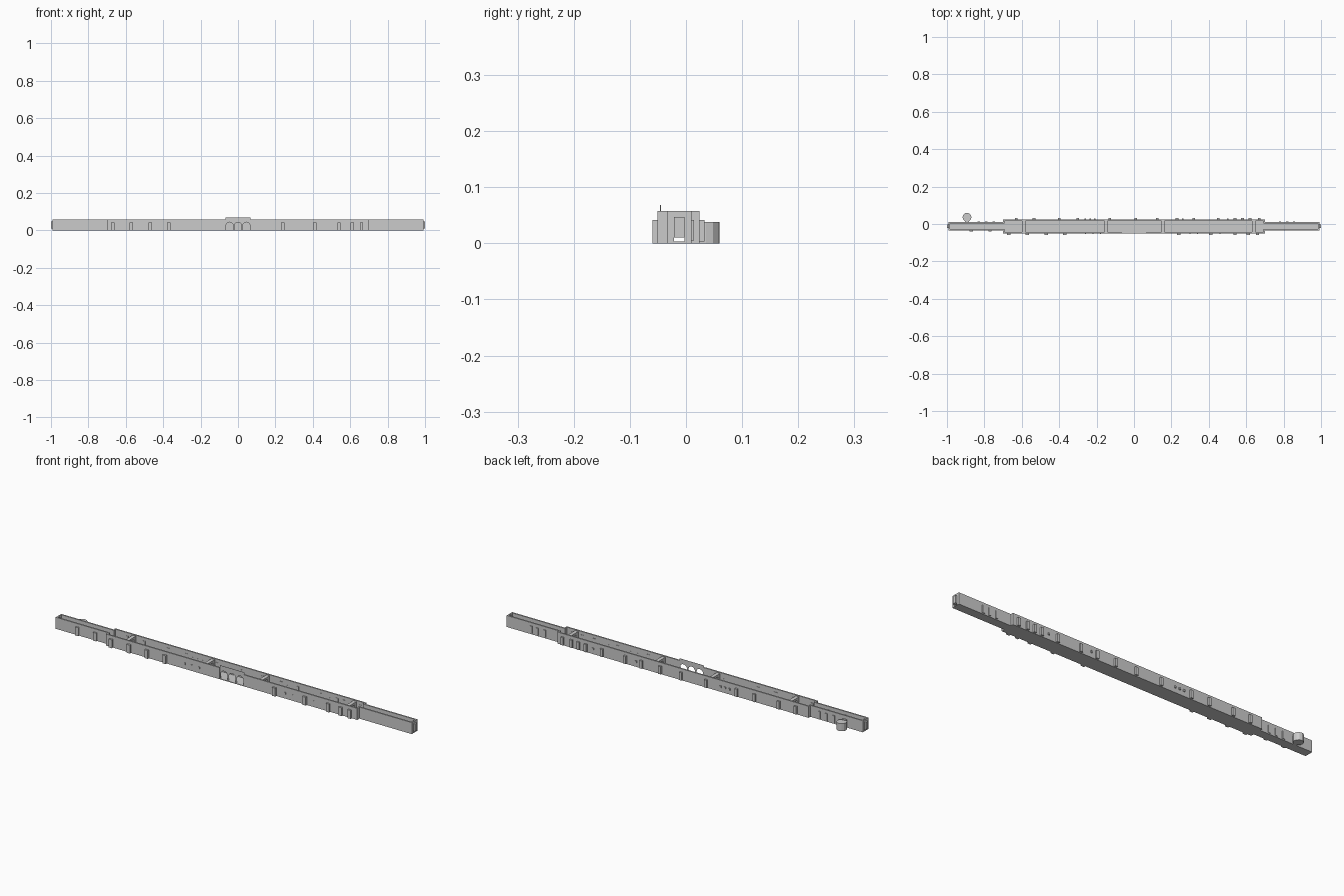
import bpy, bmesh, math

if "Cube" in bpy.data.objects:
    bpy.data.objects.remove(bpy.data.objects["Cube"])

H = 0.058            # wall height
T = 0.007            # wall thickness
MAIN = (-0.051, 0.024)
WING = (-0.034, 0.010)


def boxes(name, items):
    """One object made from boxes given as x0, x1, y0, y1, z0, z1."""
    bm = bmesh.new()
    for x0, x1, y0, y1, z0, z1 in items:
        r = bmesh.ops.create_cube(bm, size=1)
        for v in r["verts"]:
            v.co = ((x0 + x1) / 2 + v.co.x * (x1 - x0),
                    (y0 + y1) / 2 + v.co.y * (y1 - y0),
                    (z0 + z1) / 2 + v.co.z * (z1 - z0))
    return finish(name, bm)


def finish(name, bm):
    bmesh.ops.recalc_face_normals(bm, faces=bm.faces)
    me = bpy.data.meshes.new(name)
    bm.to_mesh(me)
    bm.free()
    ob = bpy.data.objects.new(name, me)
    bpy.context.collection.objects.link(ob)
    return ob


def doorway(x0, x1, y0, y1, cy, half, top, z1=H):
    """Cross wall with an opening: two jambs and a lintel."""
    return [(x0, x1, y0, cy - half, 0, z1), (x0, x1, cy + half, y1, 0, z1),
            (x0, x1, cy - half, cy + half, top, z1)]


# Floors
boxes("main_floor", [(-0.70, 0.70, *MAIN, 0, 0.003)])
boxes("wing_floors", [(-0.992, -0.70, *WING, 0, 0.003), (0.70, 0.992, *WING, 0, 0.003)])

# Long side walls; the front one leaves a gap for the gate
my0, my1 = MAIN
boxes("main_walls", [(-0.70, -0.068, my0, my0 + T, 0, H), (0.068, 0.70, my0, my0 + T, 0, H),
                     (-0.70, 0.70, my1 - T, my1, 0, H)])
wy0, wy1 = WING
cy = (wy0 + wy1) / 2
for s, side in ((-1, "left"), (1, "right")):
    a, b = sorted((s * 0.70, s * 0.992))
    boxes(side + "_wing_walls", [(a, b, wy0, wy0 + T, 0, H), (a, b, wy1 - T, wy1, 0, H)])
    # Step between the wide hall and the narrow wing
    a, b = sorted((s * 0.70, s * 0.693))
    boxes(side + "_hall_end", [(a, b, my0, wy0 + T, 0, H), (a, b, wy1 - T, my1, 0, H)])
    # End wall with a framed door
    a, b = sorted((s * 0.992, s * 0.985))
    boxes(side + "_end_wall", doorway(a, b, wy0, wy1, cy, 0.009, 0.047))
    a, b = sorted((s * 1.0, s * 0.986))
    boxes(side + "_end_door", [(a, b, cy - 0.009, cy + 0.009, 0.010, 0.047)])

# Cross partitions with doorways
for i, x in enumerate((-0.59, -0.15, 0.155, 0.64)):
    boxes(f"partition_{i + 1}",
          doorway(x - 0.009, x + 0.009, my0 + T, my1 - T, -0.0135, 0.014, 0.042, 0.053))

# Gate: thin sheet with three arches
pts = [(0.068, 0), (0.068, 0.068), (-0.068, 0.068), (-0.068, 0)]
R = 0.019
for cx in (-0.045, 0, 0.045):
    pts.append((cx - R, 0))
    for k in range(13):
        t = math.pi * (1 - k / 12)
        pts.append((cx + R * math.cos(t), 0.025 + R * math.sin(t)))
    pts.append((cx + R, 0))
bm = bmesh.new()
f = bm.faces.new([bm.verts.new((x, -0.046, z)) for x, z in pts])
ex = bmesh.ops.extrude_face_region(bm, geom=[f])
for v in ex["geom"]:
    if isinstance(v, bmesh.types.BMVert):
        v.co.y += 0.001
finish("arched_gate", bm)

# Doors standing proud of the walls
W = 0.009
front = (-0.67, -0.57, -0.47, -0.37, 0.24, 0.41, 0.54, 0.61, 0.66)
boxes("front_doors", [(x - W, x + W, -0.060, -0.042, 0, 0.042) for x in front])
back = (-0.63, -0.535, -0.40, -0.30, -0.13, 0.01, 0.125, 0.23, 0.32, 0.45, 0.54, 0.58, 0.62, 0.67)
boxes("back_doors", [(x - W * 0.8, x + W * 0.8, 0.015, 0.033, 0.003, 0.042) for x in back])
boxes("wing_front_doors", [(x - W, x + W, -0.041, -0.026, 0, 0.042) for x in (-0.87, -0.77)])

# Small wall panels
boxes("back_panels", [(x - 0.004, x + 0.004, 0.016, 0.029, 0.022, 0.032)
                      for x in (-0.26, -0.235, -0.21, 0.26, 0.50)])
boxes("front_panels", [(x - 0.003, x + 0.003, -0.054, -0.043, 0.022, 0.032)
                       for x in (-0.26, -0.22, -0.18, 0.30, 0.34, 0.46)])
boxes("wing_back_panels", [(x - 0.006, x + 0.006, 0.004, 0.014, 0.005, 0.042)
                           for x in (-0.83, -0.79, -0.75, 0.78, 0.82, 0.855)])

# Round annex behind the left wing, with a short link
bm = bmesh.new()
bmesh.ops.create_cone(bm, cap_ends=True, segments=12, radius1=0.024, radius2=0.024, depth=0.038)
bmesh.ops.translate(bm, verts=bm.verts, vec=(-0.893, 0.036, 0.019))
finish("round_annex", bm)
boxes("annex_link", [(-0.903, -0.883, 0.004, 0.020, 0, 0.041)])
